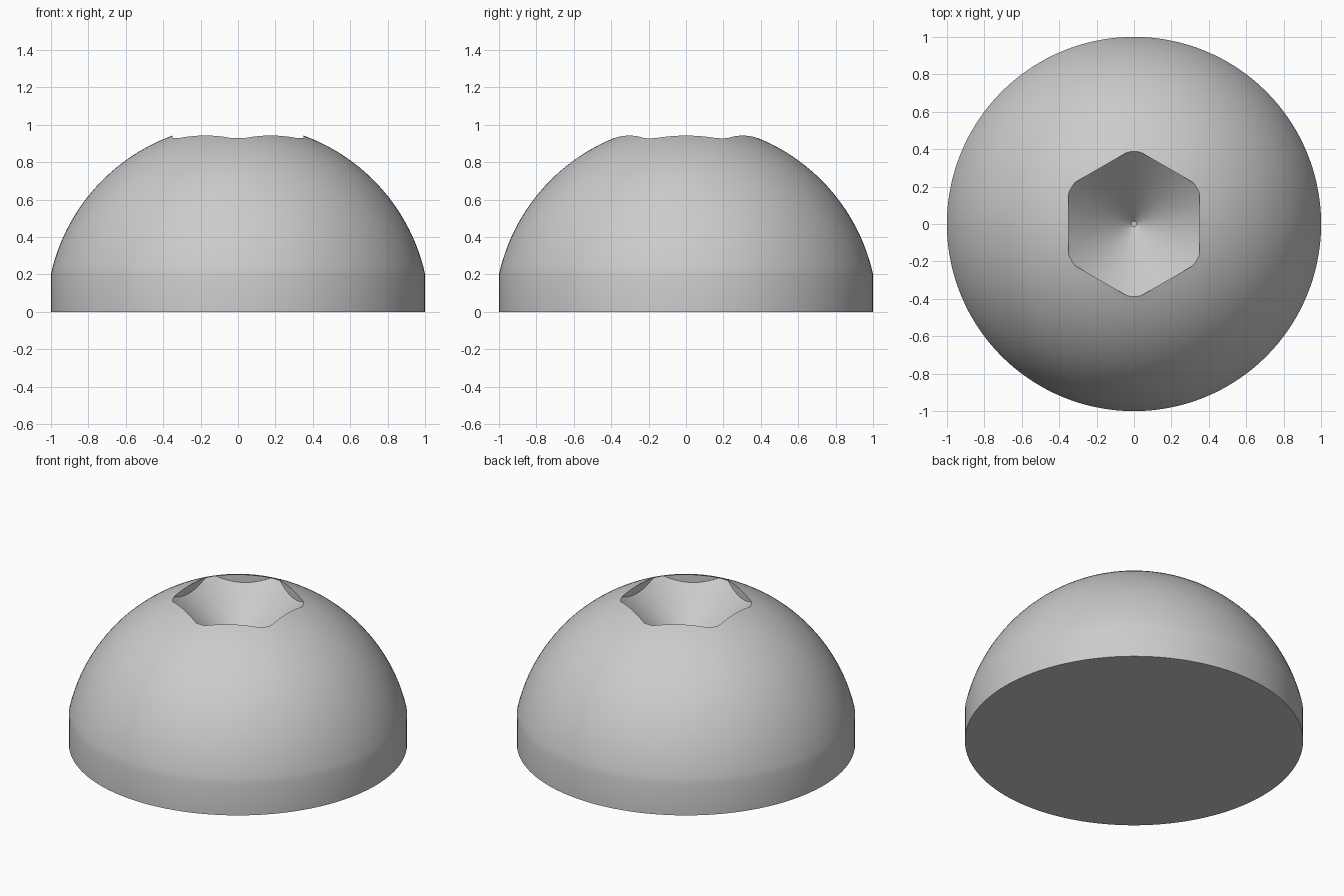
import bpy, bmesh, math

cube = bpy.data.objects.get("Cube")
if cube:
    bpy.data.objects.remove(cube, do_unlink=True)

SEGMENTS = 144
DOME_RINGS = 24
CENTRE_Z, DOME_R = -0.02, 1.0239      # dome sphere
APOTHEM, CORNER_R = 0.35, 0.387       # hexagonal socket, clipped at the corners
TIP_R = 0.015

steel = bpy.data.materials.new("steel_grey")
steel.use_nodes = True
steel.diffuse_color = (0.6, 0.6, 0.6, 1)
steel.node_tree.nodes["Principled BSDF"].inputs["Base Color"].default_value = (0.6, 0.6, 0.6, 1)


def dome_z(r):
    return CENTRE_Z + math.sqrt(DOME_R ** 2 - r ** 2)


def cone_z(r):
    # 45 degree socket floor that meets the dome at the socket corners
    return dome_z(CORNER_R) + r - CORNER_R


def socket_radius(a):
    # flats face +x, -x and every 60 degrees between
    d = (a + math.pi / 6) % (math.pi / 3) - math.pi / 6
    return min(CORNER_R, APOTHEM / math.cos(d))


def section(a):
    """Outline from the base edge over the dome and down into the socket."""
    rim = socket_radius(a)
    start, end = math.acos(1 / DOME_R), math.acos(rim / DOME_R)
    pts = [(1, 0)]
    for i in range(DOME_RINGS + 1):
        t = start + (end - start) * i / DOME_RINGS
        r = DOME_R * math.cos(t)
        pts.append((r, dome_z(r)))
    for k in (1, 0.66, 0.33):
        r = TIP_R + (rim - TIP_R) * k
        pts.append((r, cone_z(r)))
    pts.append((TIP_R, cone_z(TIP_R)))
    return pts


bm = bmesh.new()
columns = []
for s in range(SEGMENTS):
    a = 2 * math.pi * s / SEGMENTS
    columns.append([bm.verts.new((r * math.cos(a), r * math.sin(a), z)) for r, z in section(a)])

for s, col in enumerate(columns):
    nxt = columns[(s + 1) % SEGMENTS]
    for i in range(len(col) - 1):
        bm.faces.new((col[i], nxt[i], nxt[i + 1], col[i + 1]))

# flat underside and flat socket tip
bm.faces.new([c[0] for c in reversed(columns)])
bm.faces.new([c[-1] for c in columns])
bmesh.ops.remove_doubles(bm, verts=bm.verts, dist=0.0002)
bmesh.ops.recalc_face_normals(bm, faces=bm.faces)

mesh = bpy.data.meshes.new("domed_socket_head")
bm.to_mesh(mesh)
bm.free()
mesh.materials.append(steel)
head = bpy.data.objects.new("domed_socket_head", mesh)
bpy.context.collection.objects.link(head)

bpy.ops.object.select_all(action='DESELECT')
head.select_set(True)
bpy.context.view_layer.objects.active = head
bpy.ops.object.shade_smooth_by_angle(angle=math.radians(30))
